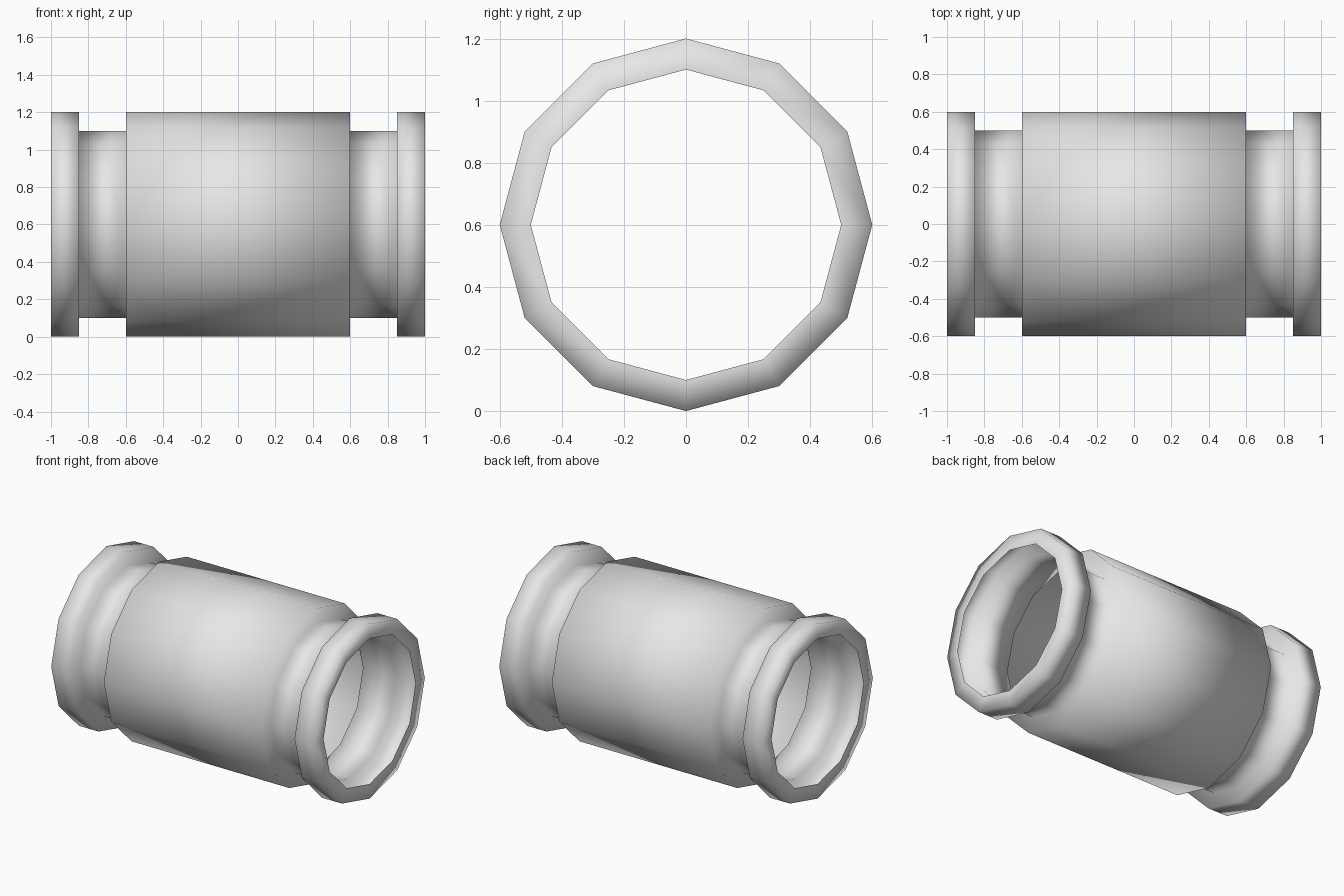
import bpy, bmesh, math
from mathutils import Vector

cube = bpy.data.objects.get("Cube")
if cube:
    bpy.data.objects.remove(cube, do_unlink=True)

SIDES = 12
OUTER, INNER = 0.6, 0.5

# Plain grey
grey = bpy.data.materials.new("light_grey")
grey.use_nodes = True
colour = (0.8, 0.8, 0.8, 1)
grey.diffuse_color = colour
grey.node_tree.nodes["Principled BSDF"].inputs["Base Color"].default_value = colour

# Half profile along the axis: sleeve edge, neck, hollow flange, open rim
half = [(0.6, OUTER), (0.6, INNER), (0.85, INNER),
        (0.85, OUTER), (1.0, OUTER), (1.0, INNER)]
profile = [(-x, r) for x, r in reversed(half)] + half

# Spin the thin-walled profile around the x axis
bm = bmesh.new()
verts = [bm.verts.new((x, 0, r)) for x, r in profile]
edges = [bm.edges.new(pair) for pair in zip(verts, verts[1:])]
bmesh.ops.spin(bm, geom=verts + edges, cent=(0, 0, 0), axis=(1, 0, 0),
               angle=math.tau, steps=SIDES)
bmesh.ops.remove_doubles(bm, verts=bm.verts, dist=0.001)

# Turn the faces outward, judged by a face of the middle sleeve
sleeve = max(bm.faces, key=lambda f: f.calc_area())
sleeve.normal_update()
centre = sleeve.calc_center_median()
if sleeve.normal.dot(Vector((0, centre.y, centre.z))) < 0:
    bmesh.ops.reverse_faces(bm, faces=bm.faces)
for face in bm.faces:
    face.smooth = True
bmesh.ops.translate(bm, verts=bm.verts, vec=(0, 0, OUTER))

mesh = bpy.data.meshes.new("flanged_pipe")
bm.to_mesh(mesh)
bm.free()
mesh.materials.append(grey)
pipe = bpy.data.objects.new("flanged_pipe", mesh)
bpy.context.collection.objects.link(pipe)
